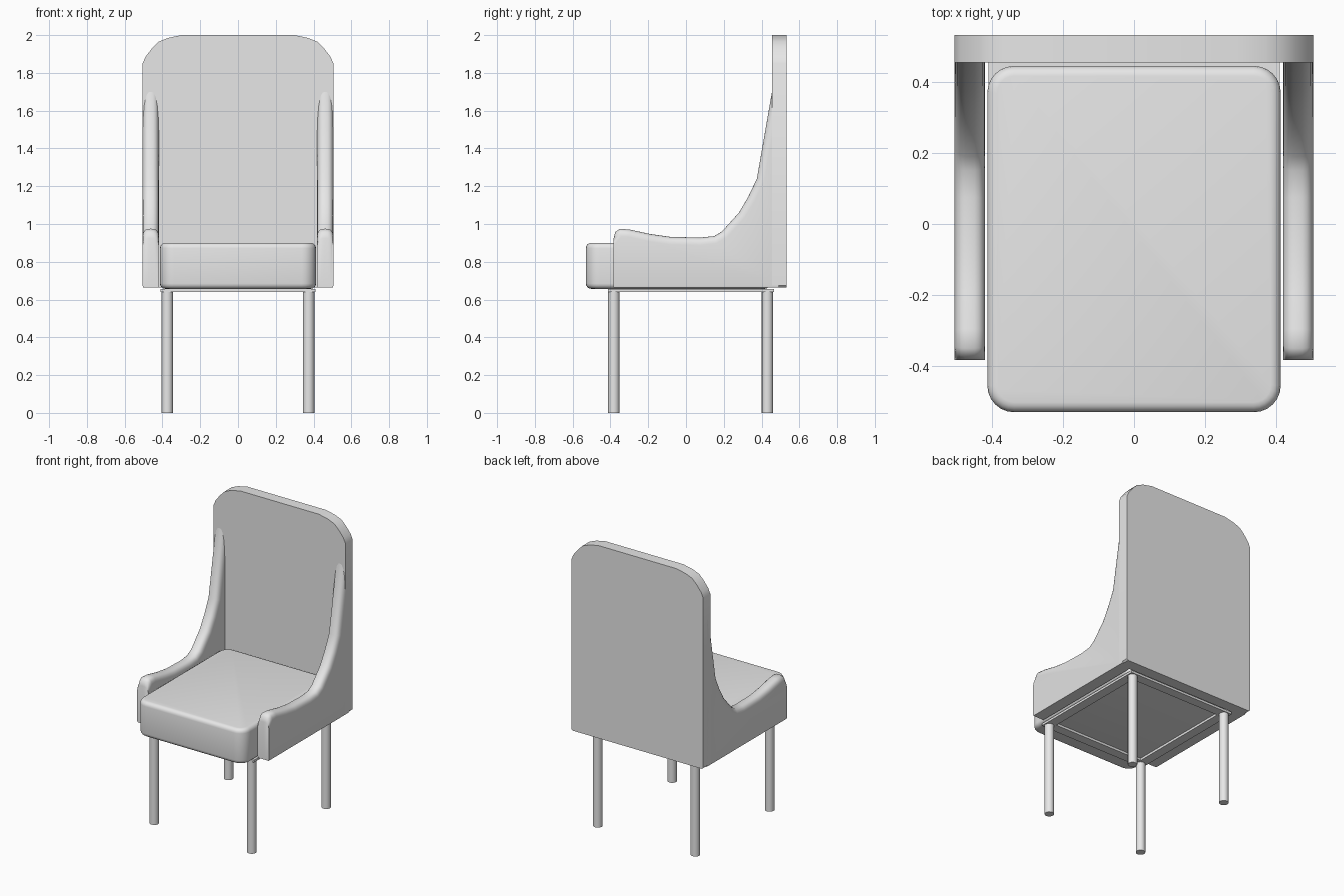
import bpy, bmesh, math
from mathutils import Vector

cube = bpy.data.objects.get("Cube")
if cube:
    bpy.data.objects.remove(cube, do_unlink=True)

grey = bpy.data.materials.new("light_grey")
grey.use_nodes = True
grey.diffuse_color = (0.8, 0.8, 0.8, 1)
grey.node_tree.nodes["Principled BSDF"].inputs["Base Color"].default_value = (0.8, 0.8, 0.8, 1)


def finish(name, bm, angle=35):
    bmesh.ops.recalc_face_normals(bm, faces=bm.faces)
    mesh = bpy.data.meshes.new(name)
    bm.to_mesh(mesh)
    bm.free()
    obj = bpy.data.objects.new(name, mesh)
    bpy.context.collection.objects.link(obj)
    mesh.materials.append(grey)
    bpy.ops.object.select_all(action='DESELECT')
    obj.select_set(True)
    bpy.context.view_layer.objects.active = obj
    bpy.ops.object.shade_smooth_by_angle(angle=math.radians(angle))
    return obj


def loft(name, rings, angle=35):
    """Bridge matching closed rings and cap both ends."""
    bm = bmesh.new()
    loops = [[bm.verts.new(p) for p in ring] for ring in rings]
    for a, b in zip(loops, loops[1:]):
        for i in range(len(a)):
            j = (i + 1) % len(a)
            bm.faces.new((a[i], a[j], b[j], b[i]))
    bm.faces.new(loops[0])
    bm.faces.new(loops[-1])
    return finish(name, bm, angle)


def box(bm, lo, hi):
    verts = bmesh.ops.create_cube(bm, size=1)["verts"]
    for v in verts:
        v.co = [(a + b) / 2 + c * (b - a) for a, b, c in zip(lo, hi, v.co)]


# Backrest: upright panel with rounded upper corners
half = [(0.495, 0.665), (0.505, 0.675), (0.505, 1.85), (0.49, 1.885),
        (0.455, 1.93), (0.42, 1.965), (0.37, 1.985), (0.3, 2.0)]
outline = half + [(-x, z) for x, z in reversed(half)]
loft("backrest", [[(x, y, z) for x, z in outline] for y in (0.455, 0.533)])

# Side wings: sweeping crest, rounded across the width
crest = [(-0.383, 0.925), (-0.375, 0.957), (-0.35, 0.975), (-0.295, 0.97),
         (-0.19, 0.947), (-0.085, 0.932), (0.075, 0.928), (0.15, 0.936),
         (0.19, 0.96), (0.28, 1.06), (0.33, 1.145), (0.375, 1.24), (0.455, 1.7)]


def sunk_crest(depth):
    """Crest line moved inwards along its normals, front edge kept in place."""
    points = [Vector(p) for p in crest]
    result = []
    for i, p in enumerate(points):
        t = (points[min(i + 1, len(points) - 1)] - points[max(i - 1, 0)]).normalized()
        q = p + Vector((t.y, -t.x)) * depth
        if i == 0:
            q = p - Vector((0, depth))
        result.append((min(q.x, 0.49), q.y))
    return result


def wing(name, side):
    rings = []
    steps = 10
    for k in range(steps + 1):
        s = -math.cos(math.pi * k / steps)
        depth = 0.04 * (1 - math.sqrt(max(0, 1 - abs(s) ** 3)))
        x = side * (0.462 + 0.043 * s)
        lift = 0.01 if k in (0, steps) else 0
        profile = sunk_crest(depth) + [(0.49, 1.7 - depth), (0.49, 0.665 + lift),
                                       (-0.383, 0.665 + lift)]
        rings.append([(x, y, z) for y, z in profile])
    loft(name, rings, 45)


wing("left_wing", 1)
wing("right_wing", -1)

# Seat cushion: rounded plan corners, then softened rims
bm = bmesh.new()
box(bm, (-0.413, -0.53, 0.657), (0.413, 0.445, 0.9))
upright = [e for e in bm.edges if abs(e.verts[0].co.z - e.verts[1].co.z) > 0.1]
bmesh.ops.bevel(bm, geom=upright, offset=0.075, segments=6, profile=0.5, affect='EDGES')
rims = [e for e in bm.edges if abs(e.verts[0].co.z - e.verts[1].co.z) < 0.01]
bmesh.ops.bevel(bm, geom=rims, offset=0.028, segments=4, profile=0.5, affect='EDGES')
finish("seat_cushion", bm)

# Support frame: thin flat ring below the seat
bm = bmesh.new()
for side in (-1, 1):
    box(bm, (min(side * 0.41, side * 0.345), -0.412, 0.64),
        (max(side * 0.41, side * 0.345), 0.465, 0.656))
for y in (-0.412, 0.4):
    box(bm, (-0.345, y, 0.64), (0.345, y + 0.065, 0.656))
bmesh.ops.remove_doubles(bm, verts=bm.verts, dist=0.0001)
finish("seat_frame", bm)

# Legs: four slim round posts
for name, y in (("front", -0.382), ("rear", 0.431)):
    for hand, x in (("left", 0.374), ("right", -0.374)):
        ring = [(x + 0.03 * math.cos(a), y + 0.03 * math.sin(a))
                for a in (math.tau * k / 16 for k in range(16))]
        loft(f"{name}_{hand}_leg", [[(u, v, z) for u, v in ring] for z in (0, 0.645)])
